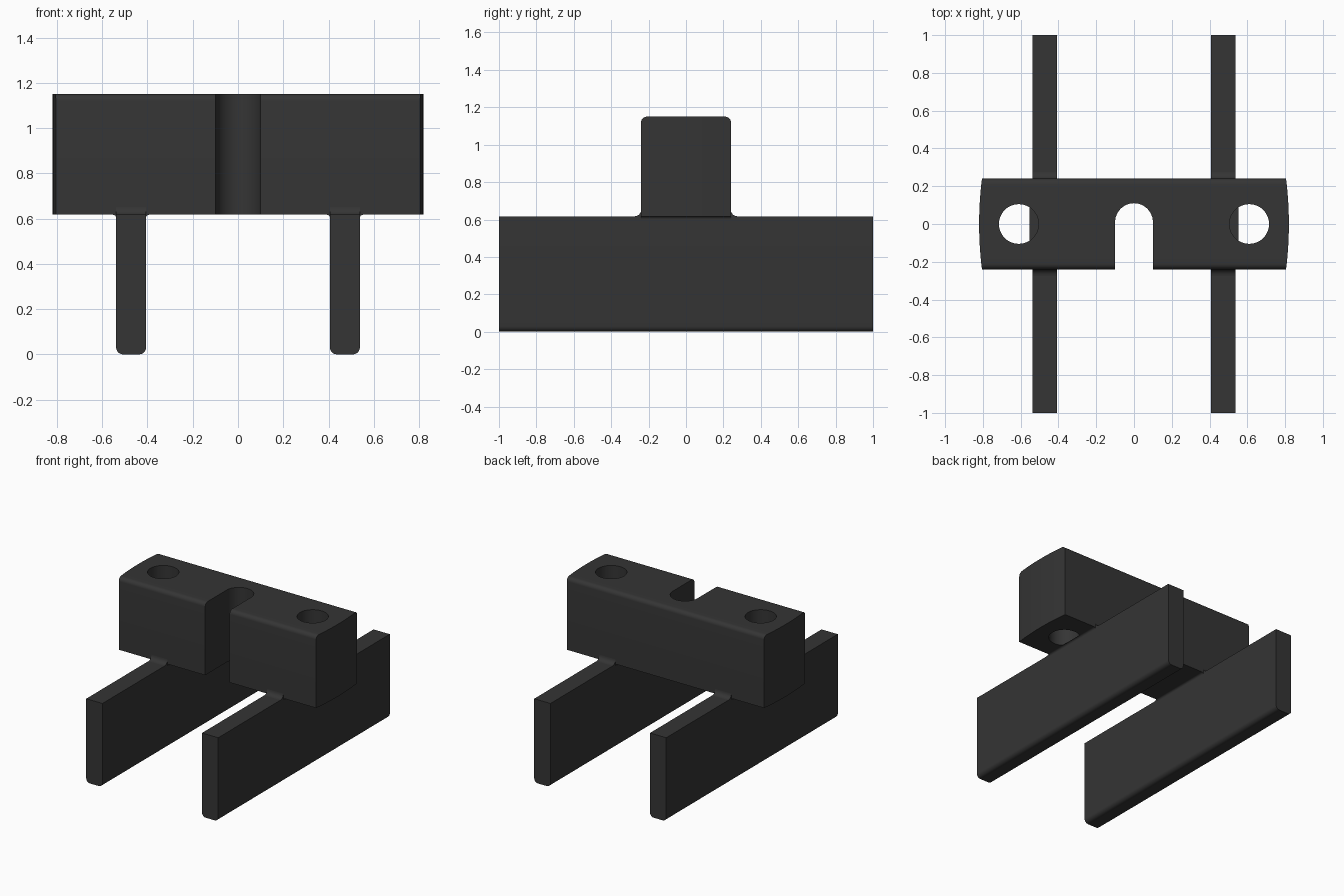
import bpy, bmesh, math

if "Cube" in bpy.data.objects:
    bpy.data.objects.remove(bpy.data.objects["Cube"])

mat = bpy.data.materials.new("charcoal plastic")
mat.diffuse_color = (0.035, 0.035, 0.035, 1)
mat.use_nodes = True
mat.node_tree.nodes["Principled BSDF"].inputs["Base Color"].default_value = mat.diffuse_color


def finish(name, bm):
    bmesh.ops.recalc_face_normals(bm, faces=bm.faces)
    me = bpy.data.meshes.new(name)
    bm.to_mesh(me)
    bm.free()
    me.materials.append(mat)
    ob = bpy.data.objects.new(name, me)
    bpy.context.collection.objects.link(ob)
    return ob


def smooth(ob):
    bpy.ops.object.select_all(action='DESELECT')
    ob.select_set(True)
    bpy.context.view_layer.objects.active = ob
    bpy.ops.object.shade_smooth_by_angle(angle=math.radians(35))


def prism(bm, pts, a, b, place):
    """Extrude a 2D outline from a to b; place(u, v, t) gives the 3D point."""
    lo = [bm.verts.new(place(u, v, a)) for u, v in pts]
    hi = [bm.verts.new(place(u, v, b)) for u, v in pts]
    bm.faces.new(lo)
    bm.faces.new(hi)
    n = len(pts)
    for i in range(n):
        j = (i + 1) % n
        bm.faces.new((lo[i], lo[j], hi[j], hi[i]))


def arc(cx, cy, r, a0, a1, n):
    return [(cx + r * math.cos(math.radians(a0 + (a1 - a0) * i / n)),
             cy + r * math.sin(math.radians(a0 + (a1 - a0) * i / n))) for i in range(n + 1)]


along_y = lambda u, v, t: (u, t, v)
along_x = lambda u, v, t: (t, u, v)
along_z = lambda u, v, t: (u, v, t)

Z0, Z1, D, R = 0.617, 1.15, 0.24, 0.03

# Cross block: rounded top edges, gently bowed ends
top = arc(-D + R, Z1 - R, R, 180, 90, 6)
top += [(-D + R + (2 * D - 2 * R) * i / 12, Z1) for i in range(1, 12)]
top += arc(D - R, Z1 - R, R, 90, 0, 6)
bm = bmesh.new()
rows = []
for y, z in top:
    x = 0.82 - 0.015 * (y / D) ** 2
    rows.append([bm.verts.new(p) for p in ((-x, y, z), (x, y, z), (x, y, Z0), (-x, y, Z0))])
for r, s in zip(rows, rows[1:]):
    for i in range(4):
        j = (i + 1) % 4
        bm.faces.new((r[i], r[j], s[j], s[i]))
bm.faces.new(rows[0])
bm.faces.new(rows[-1])
block = finish("cross_block", bm)

# Cutter: front slot and two through holes
bm = bmesh.new()
prism(bm, [(0.1, -0.4)] + arc(0, 0.01, 0.1, 0, 180, 24) + [(-0.1, -0.4)], 0.4, 1.4, along_z)
for s in (-1, 1):
    prism(bm, arc(s * 0.61, 0, 0.105, 0, 360, 48)[:-1], 0.4, 1.4, along_z)
cutter = finish("cutter", bm)
cutter.hide_render = True
mod = block.modifiers.new("cut", 'BOOLEAN')
mod.operation = 'DIFFERENCE'
mod.solver = 'EXACT'
mod.object = cutter
bpy.context.view_layer.objects.active = block
bpy.ops.object.modifier_apply(modifier="cut")
bpy.data.objects.remove(cutter)
smooth(block)

for s, side in ((-1, "left"), (1, "right")):
    # Long rail with rounded lower edges
    cx, h = s * 0.4725, 0.066
    bm = bmesh.new()
    prism(bm, [(cx + h, Z0), (cx - h, Z0)]
          + arc(cx - h + R, R, R, 180, 270, 6)
          + arc(cx + h - R, R, R, 270, 360, 6), -1, 1, along_y)
    smooth(finish(side + "_rail", bm))

    # Fillets where the rail meets the block
    bm = bmesh.new()
    f = 0.035
    for e in (-1, 1):
        curve = [(e * u, v) for u, v in arc(D + f, Z0 + f, f, 180, 270, 6)]
        prism(bm, curve + [(e * (D - 0.002), Z0)], cx - h, cx + h, along_x)
        g = 0.014
        curve = [(cx + e * u, v) for u, v in arc(h + g, Z0 - g, g, 90, 180, 5)]
        prism(bm, curve + [(cx + e * h, Z0)], -D, D, along_y)
    smooth(finish(side + "_fillets", bm))
